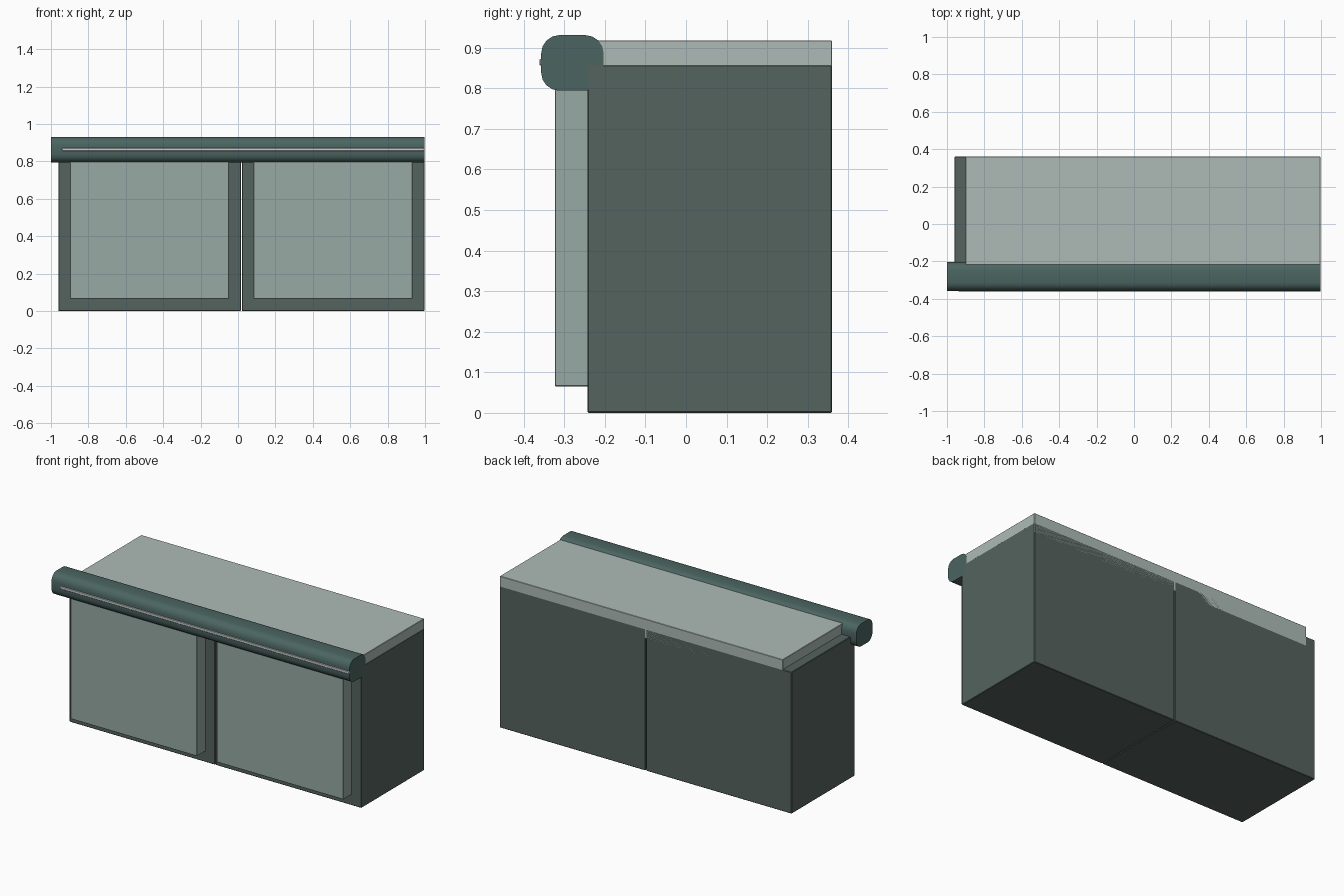
import bpy, bmesh, math

if "Cube" in bpy.data.objects:
    bpy.data.objects.remove(bpy.data.objects["Cube"])


def material(name, rgb):
    m = bpy.data.materials.new(name)
    m.diffuse_color = (*rgb, 1)
    m.use_nodes = True
    m.node_tree.nodes["Principled BSDF"].inputs["Base Color"].default_value = m.diffuse_color
    return m


DARK = material("dark_body", (0.09, 0.125, 0.11))
MID = material("door_grey", (0.31, 0.40, 0.36))
LIGHT = material("worktop_grey", (0.42, 0.50, 0.47))
TEAL = material("rail_teal", (0.07, 0.13, 0.12))
WHITE = material("trim_white", (0.8, 0.8, 0.78))


def finish(name, bm, mat):
    bmesh.ops.recalc_face_normals(bm, faces=bm.faces)
    me = bpy.data.meshes.new(name)
    bm.to_mesh(me)
    bm.free()
    me.materials.append(mat)
    ob = bpy.data.objects.new(name, me)
    bpy.context.collection.objects.link(ob)
    return ob


def box(name, x, y, z, mat, bevel=0.0):
    bm = bmesh.new()
    bmesh.ops.create_cube(bm, size=1)
    for v in bm.verts:
        v.co = [(r[0] + r[1]) / 2 + c * (r[1] - r[0]) for c, r in zip(v.co, (x, y, z))]
    ob = finish(name, bm, mat)
    if bevel:
        mod = ob.modifiers.new("soft_edge", "BEVEL")
        mod.width = bevel
        mod.segments = 1
    return ob


# Two cabinets, each with a raised panel running through its body
for side, x0, x1 in (("left", -0.96, 0.016), ("right", 0.021, 0.997)):
    box(side + "_cabinet", (x0, x1), (-0.243, 0.36), (0, 0.858), DARK, 0.003)
    box(side + "_door", (x0 + 0.063, x1 - 0.065), (-0.323, 0.359), (0.065, 0.80), MID, 0.002)

# Worktop slab, sunk into the cabinet tops
box("worktop", (-0.90, 0.996), (-0.25, 0.36), (0.80, 0.918), LIGHT, 0.002)

# Rounded front rail: rounded-rectangle profile extruded along x
cy, cz, hy, hz, r = -0.28, 0.8625, 0.077, 0.0685, 0.045
bm = bmesh.new()
ring = []
for k, (sy, sz) in enumerate(((1, 1), (-1, 1), (-1, -1), (1, -1))):
    for i in range(5):
        a = math.radians(90 * k + 22.5 * i)
        ring.append(bm.verts.new((-1, cy + sy * (hy - r) + r * math.cos(a),
                                  cz + sz * (hz - r) + r * math.sin(a))))
cap = bm.faces.new(ring)
ext = bmesh.ops.extrude_face_region(bm, geom=[cap], use_keep_orig=True)
for v in ext["geom"]:
    if isinstance(v, bmesh.types.BMVert):
        v.co.x = 0.997
rail = finish("front_rail", bm, TEAL)
bpy.context.view_layer.objects.active = rail
rail.select_set(True)
bpy.ops.object.shade_smooth_by_angle(angle=math.radians(30))

# Thin trim strip along the rail
box("rail_trim", (-0.94, 0.997), (-0.361, -0.34), (0.856, 0.872), WHITE, 0.002)
